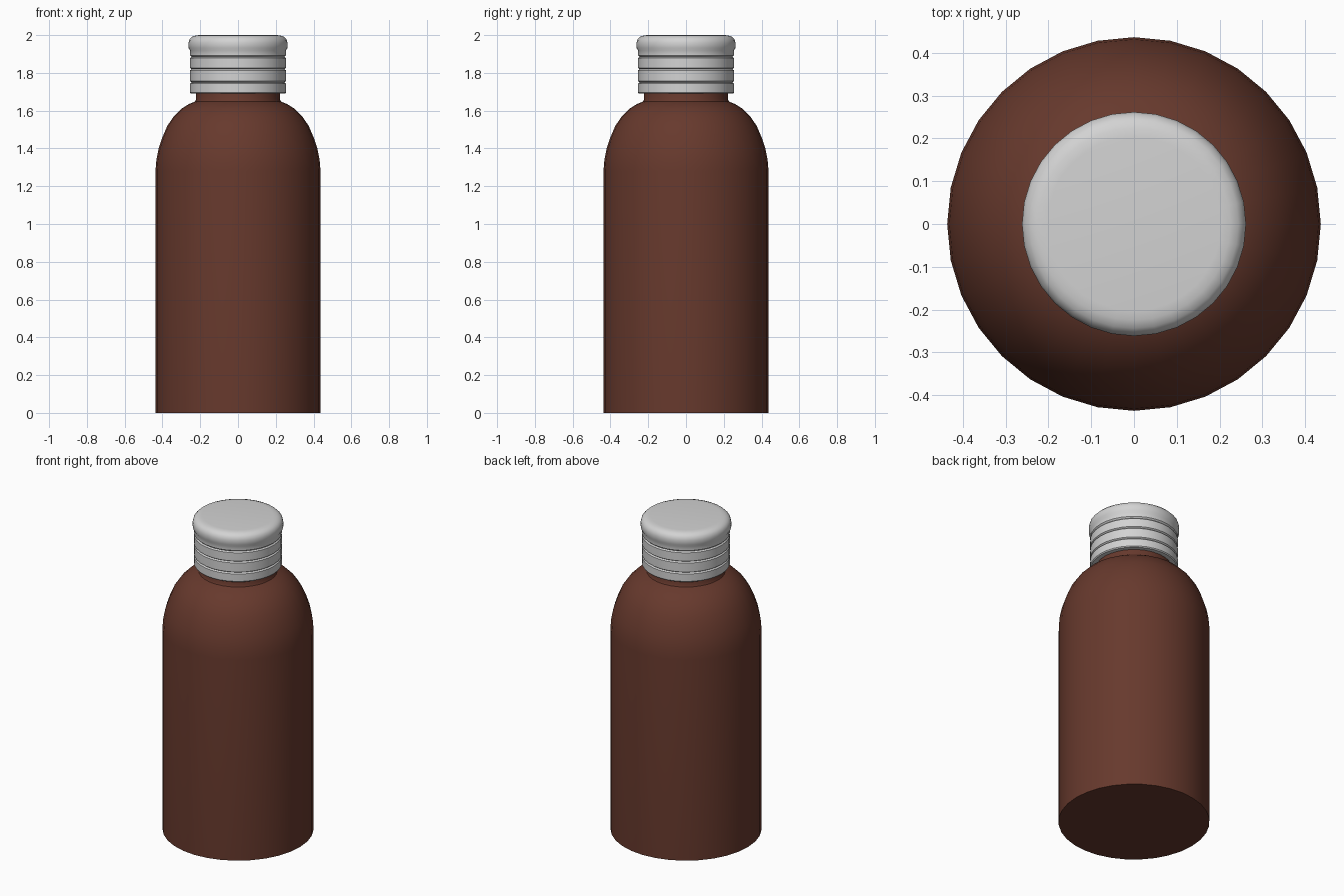
import bpy, bmesh
from math import sin, cos, pi

cube = bpy.data.objects.get("Cube")
if cube:
    bpy.data.objects.remove(cube, do_unlink=True)

SIDES = 32


def material(name, rgb, rough):
    m = bpy.data.materials.new(name)
    m.use_nodes = True
    m.diffuse_color = (*rgb, 1)
    bsdf = m.node_tree.nodes["Principled BSDF"]
    bsdf.inputs["Base Color"].default_value = (*rgb, 1)
    bsdf.inputs["Roughness"].default_value = rough
    return m


def lathe(name, profile, mat, angle):
    """Turn a (radius, height) profile, listed bottom to top, about z and close both ends."""
    bm = bmesh.new()
    rings = [[bm.verts.new((r * cos(2 * pi * i / SIDES), r * sin(2 * pi * i / SIDES), z))
              for i in range(SIDES)] for r, z in profile]
    for low, high in zip(rings, rings[1:]):
        for i in range(SIDES):
            j = (i + 1) % SIDES
            bm.faces.new((low[i], low[j], high[j], high[i]))
    bm.faces.new(rings[0][::-1])
    bm.faces.new(rings[-1])
    mesh = bpy.data.meshes.new(name)
    bm.to_mesh(mesh)
    bm.free()
    mesh.materials.append(mat)
    obj = bpy.data.objects.new(name, mesh)
    bpy.context.collection.objects.link(obj)
    bpy.ops.object.select_all(action='DESELECT')
    bpy.context.view_layer.objects.active = obj
    obj.select_set(True)
    bpy.ops.object.shade_smooth_by_angle(angle=angle)
    return obj


brown = material("brown glass", (0.135, 0.041, 0.026), 0.5)
silver = material("silver metal", (0.65, 0.65, 0.65), 0.5)

# Bottle: straight wall, rounded shoulder, short neck running up into the cap
lathe("bottle_body", [
    (0.437, 0), (0.437, 1.28), (0.432, 1.34), (0.42, 1.40), (0.40, 1.46), (0.374, 1.52),
    (0.34, 1.57), (0.30, 1.61), (0.26, 1.635), (0.228, 1.648), (0.222, 1.66), (0.222, 1.72),
], brown, 0.7)

# Cap: three ribbed bands, a narrow collar and a rounded wider rim
cap = [(0.215, 1.69), (0.249, 1.69)]
for groove in (1.75, 1.82, 1.885):
    cap += [(0.254, cap[-1][1] + 0.006), (0.254, groove - 0.007), (0.246, groove)]
cap += [(0.254, 1.893), (0.254, 1.918), (0.262, 1.932), (0.262, 1.96),
        (0.257, 1.978), (0.244, 1.991), (0.225, 1.998), (0.203, 2.0)]
lathe("screw_cap", cap, silver, 0.6)
